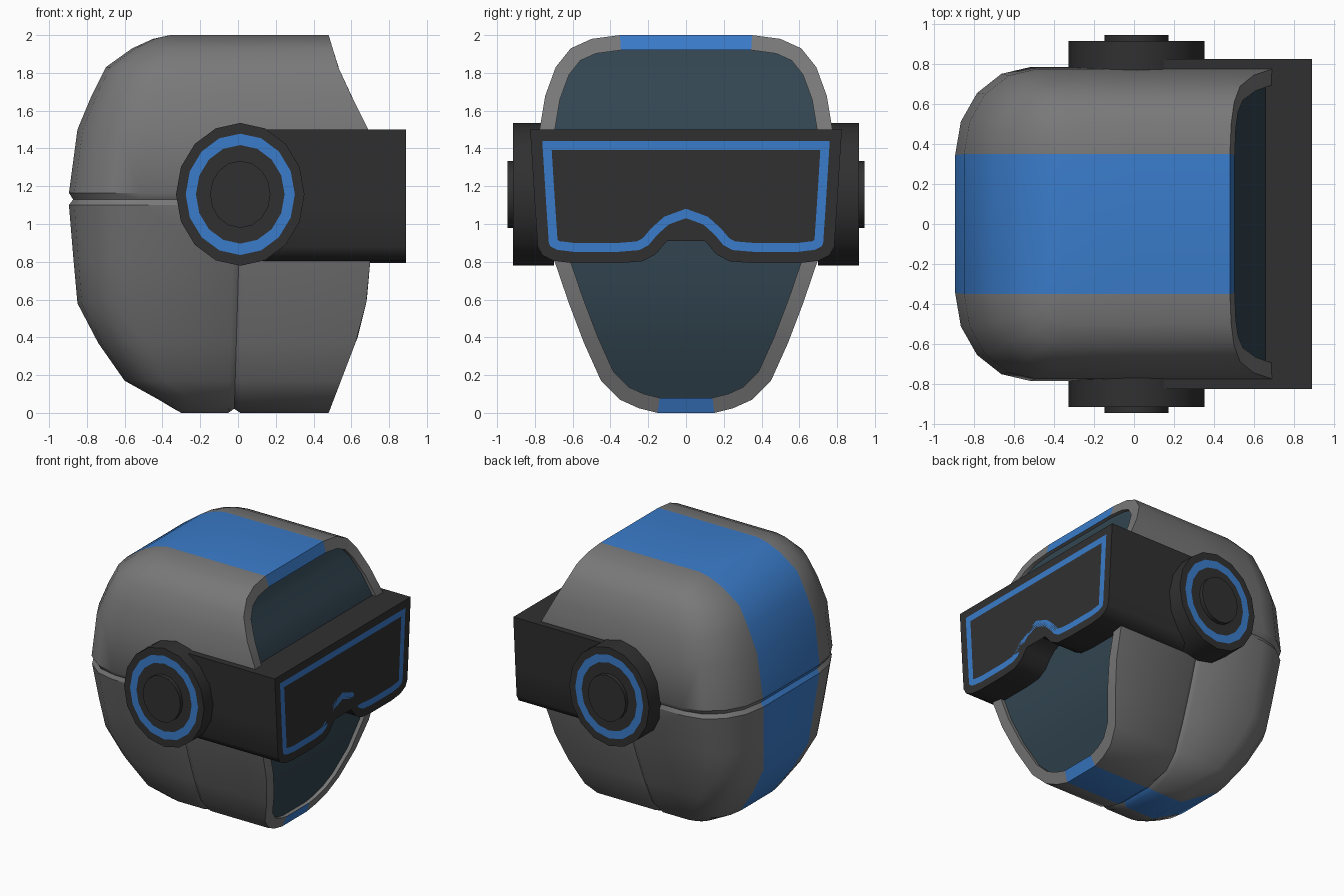
import bpy, bmesh, math
from mathutils import Vector

if "Cube" in bpy.data.objects:
    bpy.data.objects.remove(bpy.data.objects["Cube"])


def material(name, rgb):
    m = bpy.data.materials.new(name)
    m.diffuse_color = (*rgb, 1)
    m.use_nodes = True
    m.node_tree.nodes["Principled BSDF"].inputs["Base Color"].default_value = m.diffuse_color
    return m


GREY = material("shell grey", (0.19, 0.19, 0.19))
BLUE = material("stripe blue", (0.042, 0.2, 0.59))
BLACK = material("goggle black", (0.03, 0.03, 0.03))
GLASS = material("dark visor", (0.032, 0.06, 0.082))


def finish(name, bm, mats, angle=35):
    bmesh.ops.remove_doubles(bm, verts=bm.verts, dist=0.0005)
    bmesh.ops.recalc_face_normals(bm, faces=bm.faces)
    me = bpy.data.meshes.new(name)
    bm.to_mesh(me)
    bm.free()
    for m in mats:
        me.materials.append(m)
    ob = bpy.data.objects.new(name, me)
    bpy.context.collection.objects.link(ob)
    bpy.context.view_layer.objects.active = ob
    ob.select_set(True)
    bpy.ops.object.shade_smooth_by_angle(angle=math.radians(angle))
    ob.select_set(False)
    return ob


def interp(table, t):
    for (a, p), (b, q) in zip(table, table[1:]):
        if t <= b:
            return p + (q - p) * max(0, t - a) / (b - a)
    return table[-1][1]


def inset(pts, d):
    """Mitred inward offset of a closed 2D outline."""
    n = len(pts)
    area = sum(pts[i - 1][0] * pts[i][1] - pts[i][0] * pts[i - 1][1] for i in range(n))
    s = 1 if area > 0 else -1
    out = []
    for i in range(n):
        p, a, b = Vector(pts[i]), Vector(pts[i - 1]), Vector(pts[(i + 1) % n])
        u, v = (p - a).normalized(), (b - p).normalized()
        n1, n2 = Vector((-u.y, u.x)) * s, Vector((-v.y, v.x)) * s
        m = (n1 + n2).normalized()
        out.append(tuple(p + m * d / max(0.5, m.dot(n1))))
    return out


def bridge(bm, a, b, mat=0):
    """Closed strip of quads between two loops."""
    faces = []
    for i in range(len(a)):
        f = bm.faces.new((a[i - 1], a[i], b[i], b[i - 1]))
        f.material_index = mat
        faces.append(f)
    return faces


# Helmet shell: horizontal slices (height, back x, half width)
LEVELS = [(2.0, -.36, .35), (1.98, -.45, .50), (1.93, -.56, .61), (1.83, -.70, .69),
          (1.68, -.775, .745), (1.5, -.85, .775), (1.165, -.895, .785), (1.13, -.873, .763),
          (1.10, -.895, .775), (.8, -.87, .695), (.58, -.85, .62), (.37, -.74, .54),
          (.17, -.60, .45), (.07, -.42, .35), (.025, -.345, .25), (0, -.30, .15)]
FRONT = [(0, .48), (.47, .66), (.65, .69), (.8, .70), (1.15, .71), (1.5, .69), (1.8, .54), (2, .48)]
STRIPE = [(0, .15), (.4, .25), (1.1, .34), (1.3, .35)]


def half_slice(z, back, w):
    s = min(interp(STRIPE, z), w)
    dx = (w - s) * 0.85
    pts = []
    for k in range(5):                      # rounded back corner
        a = math.radians(22.5 * k)
        pts.append((back + dx * (1 - math.cos(a)), s + (w - s) * math.sin(a), z))
    g = -0.02 + 0.03 * z                    # upright seam groove
    cut = 0.022 if z < 1.12 else 0
    pts += [(g - .032, w, z), (g, w - cut, z + (cut if z < .05 else 0)), (g + .032, w, z)]
    pts.append((interp(FRONT, z), w, z))
    return pts


bm = bmesh.new()
rows = []
for lv in LEVELS:
    h = half_slice(*lv)
    rows.append([[bm.verts.new((x, sy * y, z)) for x, y, z in h] for sy in (1, -1)])
for r, q in zip(rows, rows[1:]):
    for side in (0, 1):
        a, b = r[side], q[side]
        for i in range(len(a) - 1):
            bm.faces.new((a[i], a[i + 1], b[i + 1], b[i]))
    bm.faces.new((r[0][0], r[1][0], q[1][0], q[0][0])).material_index = 1
for r in (rows[0], rows[-1]):               # blue crown and chin strip
    for i in range(len(r[0]) - 1):
        bm.faces.new((r[0][i], r[0][i + 1], r[1][i + 1], r[1][i])).material_index = 1

# Rim around the face opening, then a short wall back to the visor
outer = [r[0][-1] for r in rows] + [r[1][-1] for r in reversed(rows)]
inner2d = inset([(v.co.y, v.co.z) for v in outer], 0.08)
inner = [bm.verts.new((interp(FRONT, z), y, z)) for y, z in inner2d]
deep = [bm.verts.new((interp(FRONT, z) - .035, y, z)) for y, z in inner2d]
rim = bridge(bm, outer, inner)
rim[0].material_index = rim[len(rows)].material_index = 1
bridge(bm, inner, deep)
finish("helmet_shell", bm, [GREY, BLUE])

# Visor filling the opening
bm = bmesh.new()
vs = [bm.verts.new((interp(FRONT, z) - .03, y, z)) for y, z in inner2d]
n = len(vs)
for i in range(n // 2 - 1):
    bm.faces.new((vs[i], vs[i + 1], vs[n - 2 - i], vs[n - 1 - i]))
finish("visor", bm, [GLASS])

# Goggles: front outline with nose notch, extruded back along the sides
half = [(.825, 1.5), (.80, 1.1), (.785, .88), (.76, .835), (.70, .805), (.60, .793),
        (.35, .793), (.23, .803), (.16, .84), (.11, .90), (.06, .945), (0, .967)]
outline = half + [(-y, z) for y, z in reversed(half[:-1])]
bm = bmesh.new()


def loop(x, d):
    return [bm.verts.new((x, y, z)) for y, z in (inset(outline, d) if d else outline)]


back, edge, line_out, line_in = loop(0, 0), loop(.89, 0), loop(.89, .06), loop(.89, .107)
bm.faces.new(back)
bridge(bm, back, edge)
bridge(bm, edge, line_out)
bridge(bm, line_out, line_in, 1)            # painted blue line
bm.faces.new(line_in)
finish("goggles", bm, [BLACK, BLUE])

# Oval ear discs with a blue ring and a raised centre: (scale, depth, colour to next)
STEPS = [(1, .70, 0), (1, .915, 0), (.85, .915, 1), (.69, .915, 0), (.47, .915, 0), (.47, .945, 0)]
for side, name in ((1, "left_ear_disc"), (-1, "right_ear_disc")):
    bm = bmesh.new()
    rings = [[bm.verts.new((.012 + .34 * k * math.sin(math.tau * i / 16), side * y,
                            1.157 + .378 * k * math.cos(math.tau * i / 16)))
              for i in range(16)] for k, y, _ in STEPS]
    for j in range(len(rings) - 1):
        bridge(bm, rings[j], rings[j + 1], STEPS[j][2])
    bm.faces.new(rings[0])
    bm.faces.new(rings[-1])
    finish(name, bm, [BLACK, BLUE])
